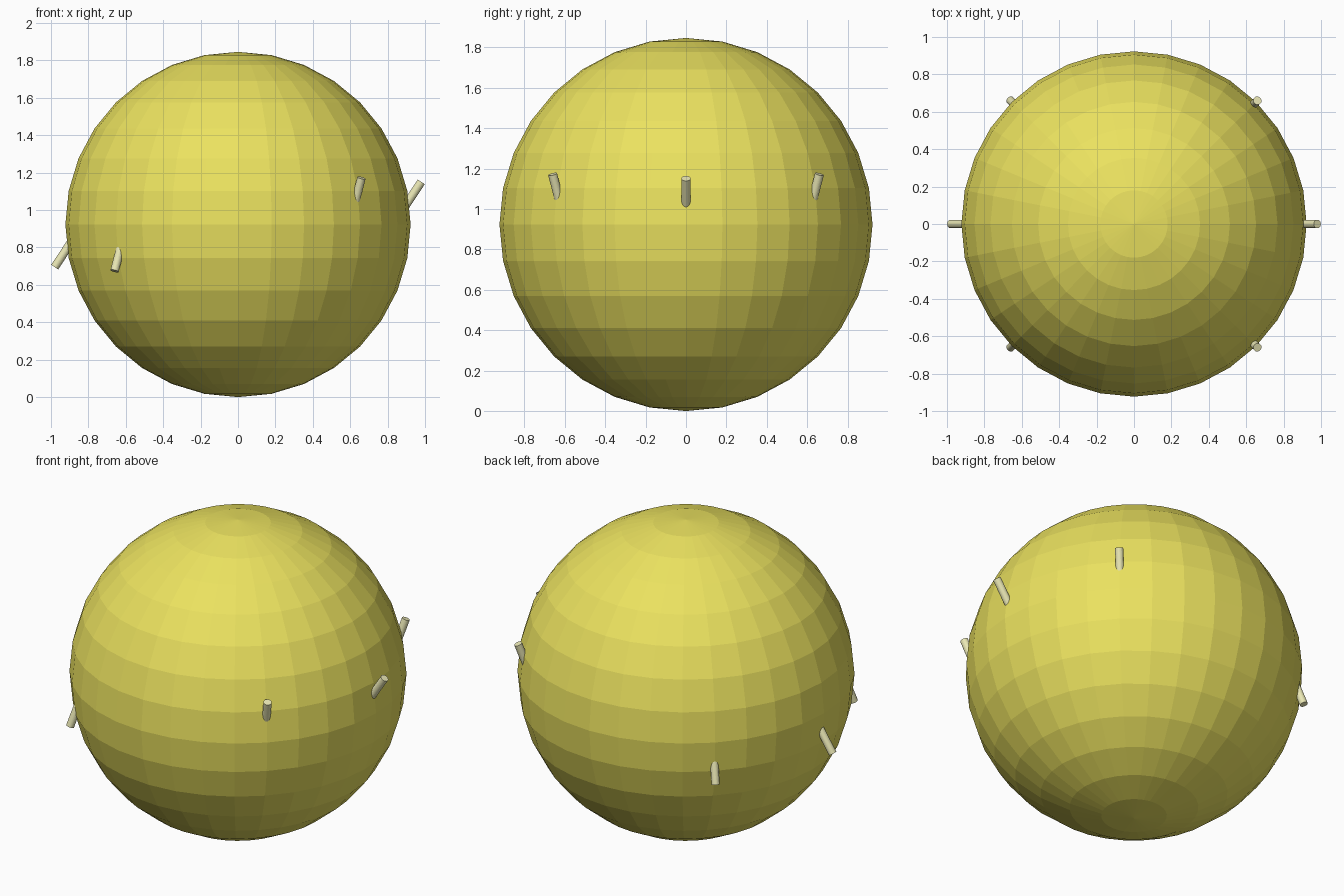
import bpy
from mathutils import Vector

if "Cube" in bpy.data.objects:
    bpy.data.objects.remove(bpy.data.objects["Cube"])

R = 0.923


def material(name, color):
    m = bpy.data.materials.new(name)
    m.diffuse_color = (*color, 1)
    m.use_nodes = True
    m.node_tree.nodes["Principled BSDF"].inputs["Base Color"].default_value = m.diffuse_color
    return m


yellow = material("yellow", (0.83, 0.76, 0.115))
cream = material("cream", (0.82, 0.80, 0.46))

# Faceted ball
bpy.ops.mesh.primitive_uv_sphere_add(segments=32, ring_count=16, radius=R, location=(0, 0, R))
ball = bpy.context.object
ball.name = "ball"
ball.data.materials.append(yellow)


def peg(name, tip, direction, length=0.25, radius=0.0225):
    """Rod ending at tip (relative to the ball centre), sunk into the ball."""
    d = Vector(direction).normalized()
    centre = Vector(tip) - d * length / 2 + Vector((0, 0, R))
    bpy.ops.mesh.primitive_cylinder_add(vertices=32, radius=radius, depth=length, location=centre)
    o = bpy.context.object
    o.name = name
    o.rotation_euler = d.to_track_quat('Z', 'Y').to_euler()
    o.data.materials.append(cream)


# Tilted pegs: rising on the right side, dropping on the left
for side, s in (("right", 1), ("left", -1)):
    peg(f"{side}_middle_peg", (s * 0.98, 0, s * 0.228), (s * 0.55, 0, s * 0.835))
    for end, e in (("front", -1), ("back", 1)):
        peg(f"{side}_{end}_peg", (s * 0.66, e * 0.66, s * 0.249), (s * 0.255, e * 0.255, s))
